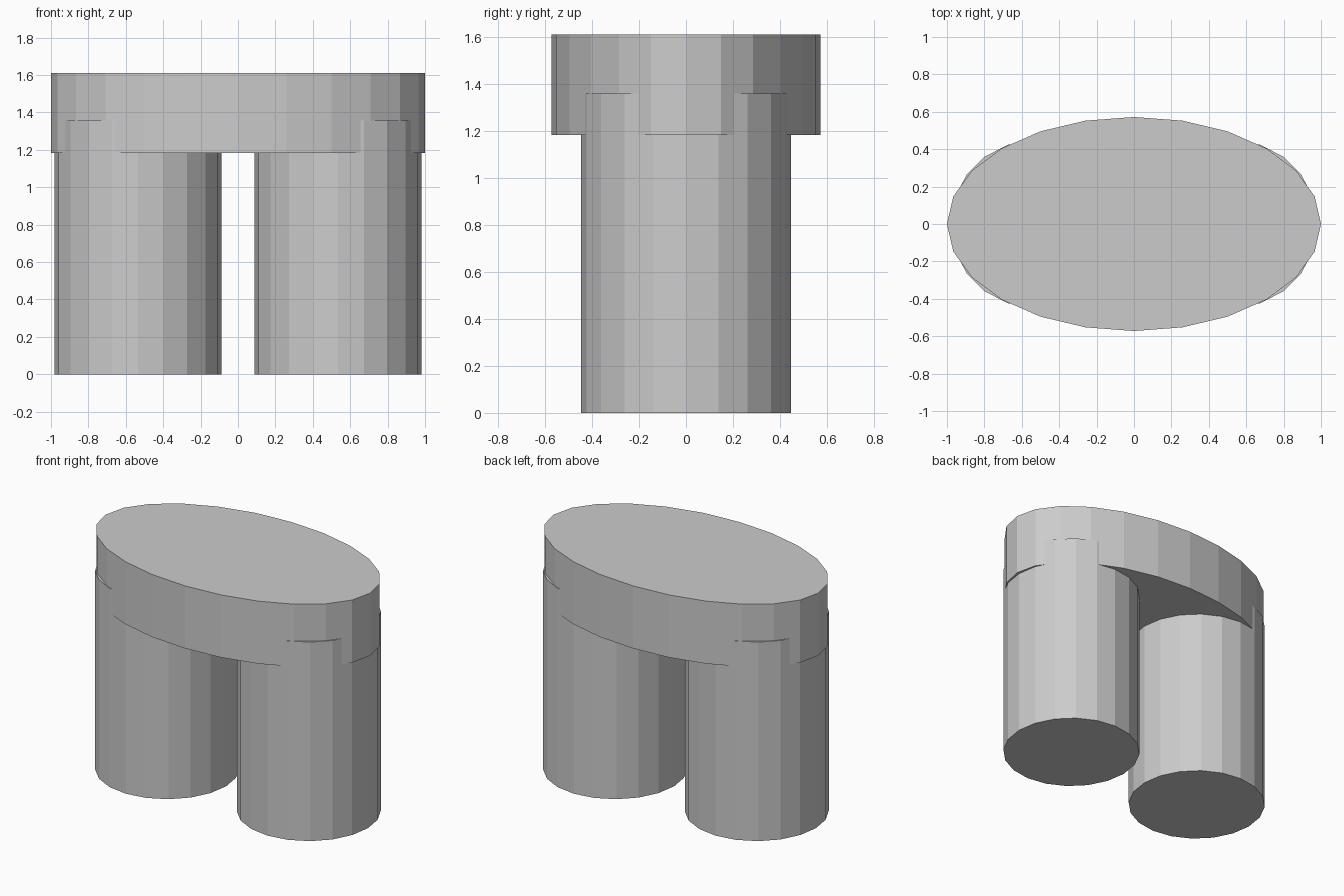
import bpy

if "Cube" in bpy.data.objects:
    bpy.data.objects.remove(bpy.data.objects["Cube"])

grey = bpy.data.materials.new("light grey")
grey.diffuse_color = (0.6, 0.6, 0.6, 1.0)
grey.use_nodes = True
grey.node_tree.nodes["Principled BSDF"].inputs["Base Color"].default_value = grey.diffuse_color


def cylinder(name, sides, rx, ry, x, z0, z1):
    """Flat-shaded upright prism with an elliptical outline."""
    bpy.ops.mesh.primitive_cylinder_add(
        vertices=sides, radius=1, depth=1, location=(x, 0, (z0 + z1) / 2))
    obj = bpy.context.object
    obj.name = name
    obj.scale = (rx, ry, z1 - z0)
    bpy.ops.object.transform_apply(location=False, rotation=False, scale=True)
    obj.data.materials.append(grey)
    return obj


# Oval slab on top
cylinder("oval_top", 24, 1.0, 0.572, 0, 1.183, 1.61)

# Two round legs reaching up into the slab
for side, x in (("left", -0.535), ("right", 0.535)):
    cylinder(side + "_leg", 20, 0.446, 0.446, x, 0, 1.358)
